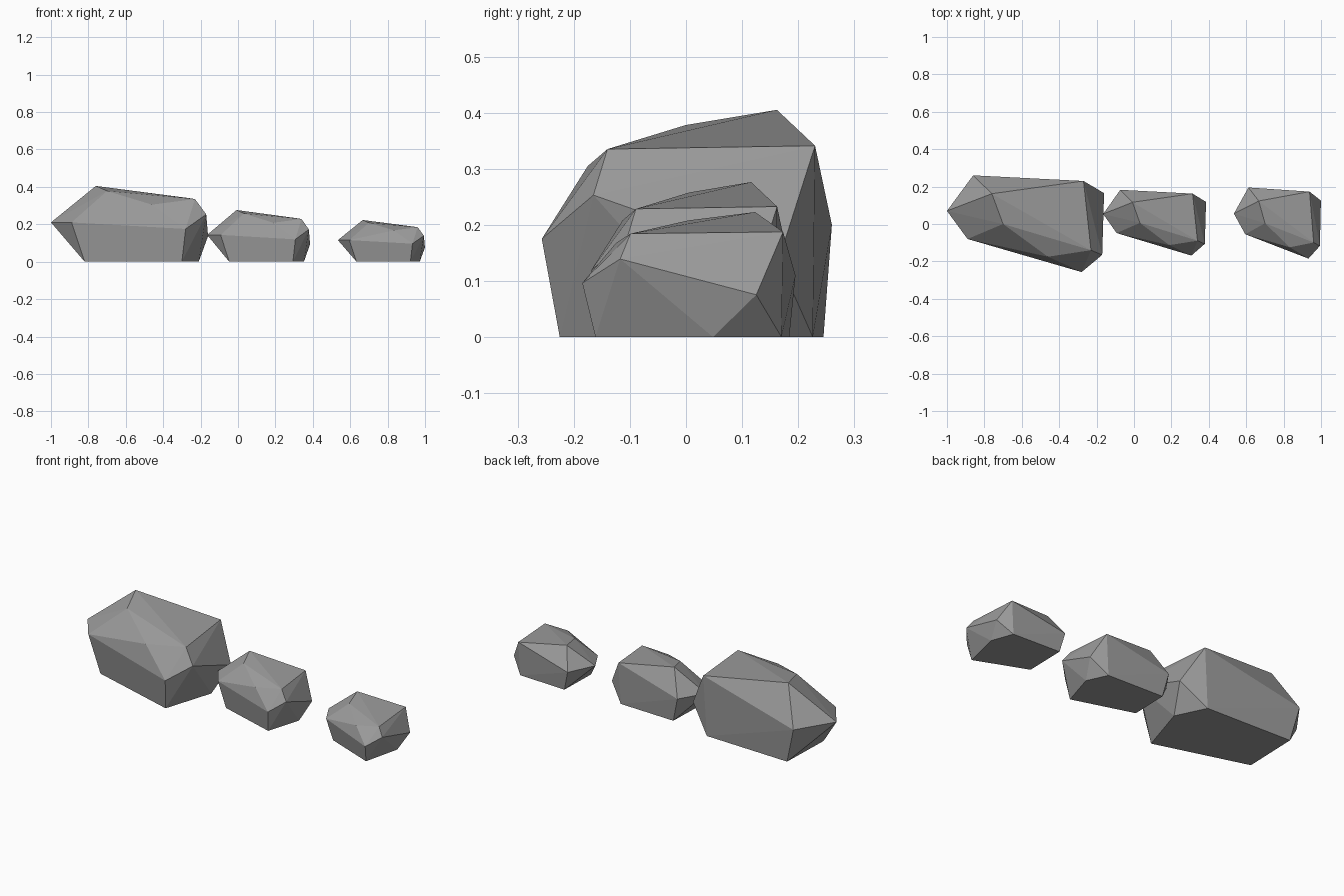
import bpy
import bmesh
import math
from mathutils import Vector

# Remove the default cube only
default_cube = bpy.data.objects.get("Cube")
if default_cube:
    bpy.data.objects.remove(default_cube, do_unlink=True)

# Single stone colour
stone = bpy.data.materials.new("stone_grey")
stone.use_nodes = True
stone.diffuse_color = (0.33, 0.33, 0.33, 1)
principled = stone.node_tree.nodes["Principled BSDF"]
principled.inputs["Base Color"].default_value = stone.diffuse_color
principled.inputs["Roughness"].default_value = 0.9

# Corner points of the boulder, from the ground upwards
ground_corners = [(-.30, -.225, 0), (-.21, .06, 0), (-.29, .226, 0),
                  (-.81, .245, 0), (-.82, -.07, 0)]
side_corners = [(-.16, .165, .137), (-.28, -.257, .175), (-.86, .26, .2),
                (-1, .07, .21), (-.89, -.08, .21), (-.17, -.165, .253)]
crown_corners = [(-.46, -.175, .305), (-.23, -.14, .335), (-.27, .23, .341),
                 (-.70, 0, .378), (-.76, .162, .405)]
corners = ground_corners + side_corners + crown_corners


def make_rock(name, scale, offset):
    """Wrap the scaled corners in a faceted convex shell."""
    bm = bmesh.new()
    for corner in corners:
        position = Vector(c * s for c, s in zip(corner, scale)) + Vector(offset)
        bm.verts.new(position)
    hull = bmesh.ops.convex_hull(bm, input=bm.verts[:])
    unused = [g for g in hull["geom_interior"] if isinstance(g, bmesh.types.BMVert)]
    bmesh.ops.delete(bm, geom=unused, context="VERTS")
    # Join the flat triangles of the underside
    bmesh.ops.dissolve_limit(bm, angle_limit=math.radians(1),
                             verts=bm.verts[:], edges=bm.edges[:])
    bmesh.ops.recalc_face_normals(bm, faces=bm.faces[:])

    mesh = bpy.data.meshes.new(name)
    bm.to_mesh(mesh)
    bm.free()
    mesh.materials.append(stone)
    rock = bpy.data.objects.new(name, mesh)
    bpy.context.collection.objects.link(rock)
    return rock


# Three rocks in a row, shrinking towards +x
make_rock("large_rock", (1, 1, 1), (0, 0, 0))
make_rock("medium_rock", (.655, .68, .682), (.49, .006, 0))
make_rock("small_rock", (.554, .735, .55), (1.088, .004, 0))
